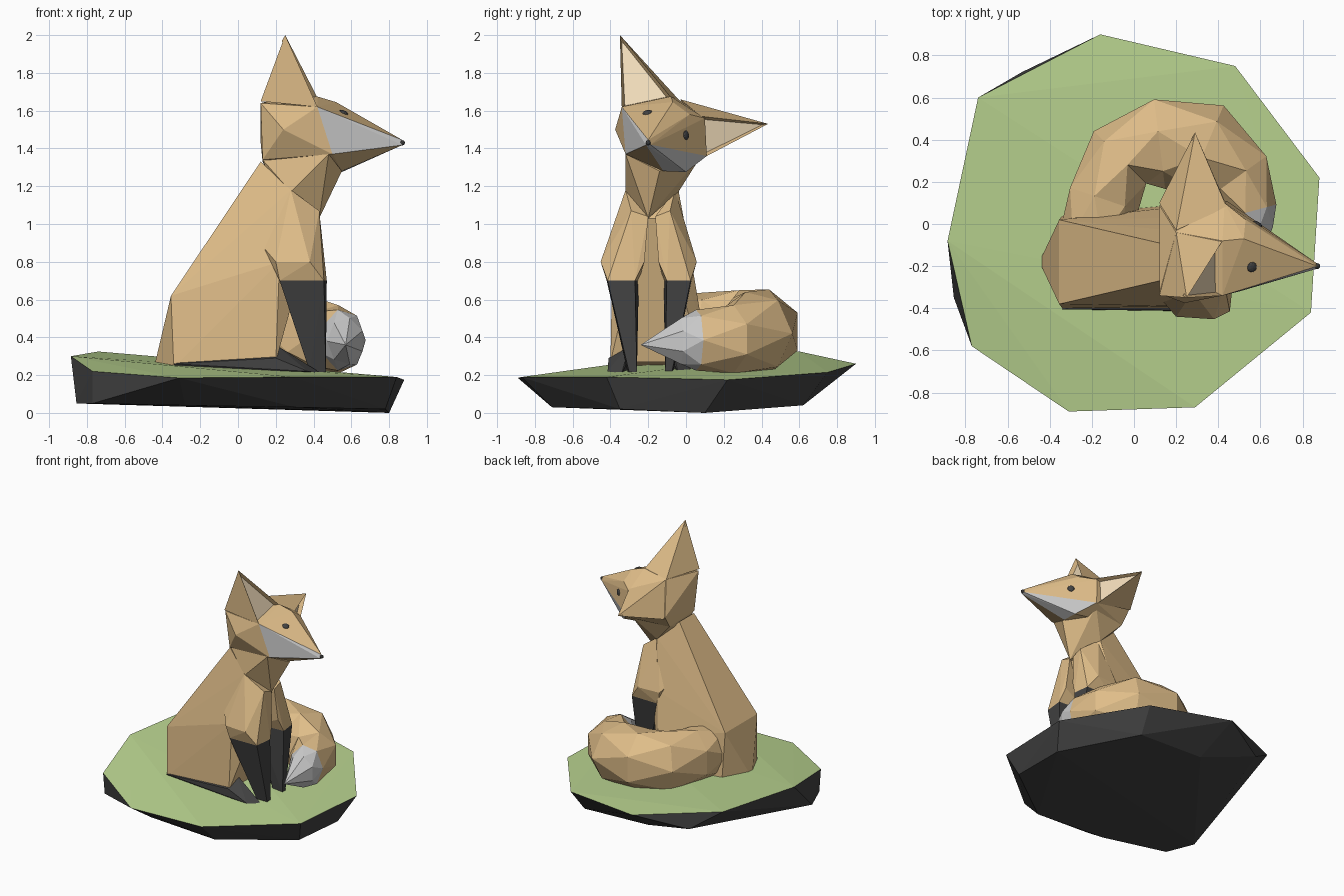
import bpy, bmesh, math
from mathutils import Vector
from mathutils.bvhtree import BVHTree

if "Cube" in bpy.data.objects:
    bpy.data.objects.remove(bpy.data.objects["Cube"])

def mat(name, r, g, b):
    m = bpy.data.materials.new(name)
    m.diffuse_color = (r, g, b, 1)
    m.use_nodes = True
    m.node_tree.nodes["Principled BSDF"].inputs["Base Color"].default_value = m.diffuse_color
    return m

TAN = mat("tan_fur", 0.74, 0.51, 0.25)
CREAM = mat("cream", 0.86, 0.70, 0.48)
PALE = mat("pale_grey", 0.52, 0.52, 0.52)
DARK = mat("charcoal", 0.055, 0.055, 0.055)
GREEN = mat("grass", 0.49, 0.66, 0.28)
MID = -0.18  # y of the body's symmetry plane

def finish(name, bm, mats, pick=None):
    """Turn a bmesh into a flat-shaded object; pick(face) chooses the material slot."""
    bmesh.ops.recalc_face_normals(bm, faces=bm.faces[:])
    bm.normal_update()
    if pick:
        for f in bm.faces:
            f.material_index = int(pick(f))
    me = bpy.data.meshes.new(name)
    bm.to_mesh(me)
    bm.free()
    for m in mats:
        me.materials.append(m)
    ob = bpy.data.objects.new(name, me)
    bpy.context.collection.objects.link(ob)
    return ob

def hull_mesh(pts):
    bm = bmesh.new()
    vs = [bm.verts.new(p) for p in pts]
    bmesh.ops.convex_hull(bm, input=vs)
    loose = [v for v in bm.verts if not v.link_faces]
    bmesh.ops.delete(bm, geom=loose, context='VERTS')
    bmesh.ops.recalc_face_normals(bm, faces=bm.faces[:])
    return bm

def hull(name, pts, mats, pick=None):
    return finish(name, hull_mesh(pts), mats, pick)

def side(pts, s):
    """Points given as x, offset from the body plane, z."""
    return [(x, MID + s * o, z) for x, o, z in pts]

def both(pts):
    return side(pts, 1) + side(pts, -1)

# Faceted ground slab, grass on the upper faces
rim = [(-.16, .90, .26), (.48, .75, .215), (.88, .22, .175), (.84, -.42, .19),
       (.29, -.87, .19), (-.31, -.89, .185), (-.77, -.58, .22), (-.885, -.08, .30),
       (-.74, .60, .325)]
under = [(-.855, -.35, .05), (-.77, -.56, .05), (-.53, .722, .18), (-.28, -.68, .04),
         (.30, -.71, .03), (.80, .10, 0), (.78, -.35, .02), (.45, .62, .04), (-.10, .62, .06)]
hull("ground_slab", rim + under, [DARK, GREEN], lambda f: f.normal.z > 0.5)

# Seated torso, with the far haunch bulging towards the tail
torso = both([(-.44, .02, .26), (-.34, .22, .24), (-.355, .20, .62), (.20, .22, .27),
              (.22, .21, .80), (.12, .09, 1.33), (.28, .14, 1.18), (.41, .04, 1.03)])
hull("torso", torso + [(.19, .09, .27), (.19, .08, .50)], [TAN])

# Front legs and hind feet, mirrored
knee = [(.47, .09, .70), (.455, .235, .70), (.22, .24, .70), (.25, .07, .70)]
shoulder = [(.28, .14, 1.18), (.43, .02, 1.04), (.43, .11, 1.07), (.14, .19, .87),
            (.20, .26, .80), (.38, .272, .80), (.45, .04, .80)]
paw = [(.465, .12, .21), (.465, .08, .21), (.38, .13, .22), (.38, .08, .22)]
hind = [(-.34, .205, .23), (-.34, .225, .26), (.20, .23, .29), (.37, .235, .22),
        (.44, .16, .21), (.36, .14, .25), (.20, .12, .36), (.05, .10, .22)]
for s, label in ((-1, "near"), (.87, "far")):
    hull(label + "_upper_leg", side(knee + shoulder, s), [TAN])
    hull(label + "_lower_leg", side(knee + paw, s), [DARK])
    hull(label + "_hind_foot", side(hind, s), [DARK])

# Bushy tail: rings swept along a curled path (x, y, z, half width, half height)
path = [(-.19, -.07, .43, .165, .20), (-.15, .12, .43, .18, .215), (-.06, .31, .43, .185, .225),
        (.12, .39, .43, .225, .23), (.34, .36, .42, .22, .225), (.50, .23, .39, .175, .185),
        (.555, .06, .385, .125, .165), (.57, -.03, .38, .10, .125)]
N = 7
bm = bmesh.new()
rings = []
for i, (x, y, z, w, h) in enumerate(path):
    a, b = path[max(i - 1, 0)], path[min(i + 1, len(path) - 1)]
    t = Vector((b[0] - a[0], b[1] - a[1], 0)).normalized()
    n = Vector((-t.y, t.x, 0))
    ring = []
    for k in range(N):
        ang = 2 * math.pi * (k + 0.5 * (i % 2)) / N
        ring.append(bm.verts.new(Vector((x, y, z)) + n * w * math.cos(ang)
                                 + Vector((0, 0, h * math.sin(ang)))))
    rings.append(ring)
for i in range(len(rings) - 1):
    r, q = rings[i], rings[i + 1]
    for k in range(N):
        j = (k + 1) % N
        if i % 2 == 0:
            bm.faces.new((r[k], r[j], q[k]))
            bm.faces.new((r[j], q[j], q[k]))
        else:
            bm.faces.new((r[k], r[j], q[j]))
            bm.faces.new((r[k], q[j], q[k]))
bm.faces.new(rings[0])
tip = bm.verts.new((.57, -.24, .36))
for k in range(N):
    bm.faces.new((rings[-1][k], rings[-1][(k + 1) % N], tip))
finish("tail", bm, [TAN, PALE],
       lambda f: f.calc_center_median().x > .4 and f.calc_center_median().y < .06)

# Neck
hull("neck", [(.13, -.28, 1.34), (.13, .02, 1.33), (.15, -.27, 1.29), (.15, -.07, 1.29),
              (.28, -.32, 1.17), (.28, -.04, 1.17), (.43, -.20, 1.03), (.55, -.14, 1.28),
              (.48, -.32, 1.37), (.42, .08, 1.36)], [TAN])

# Head, tilted sideways; pale cheeks either side of the muzzle
nose = Vector((.87, -.20, 1.43))
tilt_up = Vector((0, .5, .87))
head_pts = [(.12, -.33, 1.64), (.12, .09, 1.43), (.13, -.29, 1.34), (.13, .02, 1.33),
            (.20, -.04, 1.66), (.42, -.08, 1.675), (.52, -.07, 1.645), (.53, .02, 1.58),
            (.43, .10, 1.56), (.44, .11, 1.36), (.42, -.34, 1.62), (.24, -.375, 1.50),
            (.50, -.32, 1.37), (.55, -.12, 1.28), (.55, .0, 1.275),
            nose + Vector((0, 0, .015)), nose - Vector((0, .012, .012)), nose + Vector((0, .012, -.01))]
head = hull("head", head_pts, [TAN, PALE],
            lambda f: max(v.co.x for v in f.verts) > .8 and -.85 < f.normal.dot(tilt_up) < 0.3)

# Ears with a sunken cream inner face
ears = {"upright_ear": [(.25, -.35, 2.0), (.12, -.34, 1.65), (.42, -.34, 1.62),
                        (.42, -.08, 1.67), (.20, -.04, 1.66)],
        "sideways_ear": [(.29, .435, 1.53), (.12, .10, 1.42), (.43, .11, 1.36),
                         (.44, .08, 1.57), (.20, -.03, 1.66)]}
for name, pts in ears.items():
    bm = hull_mesh(pts)
    bm.normal_update()
    inner = max(bm.faces, key=lambda f: f.normal.x)
    bmesh.ops.inset_individual(bm, faces=[inner], thickness=.022, depth=-.03)
    inner.material_index = 1
    finish(name, bm, [TAN, CREAM])

# Eyes laid on the face surface, and the nose
surface = BVHTree.FromPolygons([v.co for v in head.data.vertices],
                               [p.vertices[:] for p in head.data.polygons])

def bead(name, loc, scale, normal=None):
    bpy.ops.mesh.primitive_ico_sphere_add(subdivisions=2, radius=1, location=loc)
    ob = bpy.context.object
    ob.name, ob.scale = name, scale
    if normal:
        ob.rotation_euler = normal.to_track_quat('Z', 'Y').to_euler()
    ob.data.materials.append(DARK)

for label, y, z in (("upper", -.205, 1.59), ("lower", 0.0, 1.47)):
    loc, normal, _, _ = surface.ray_cast(Vector((2, y, z)), Vector((-1, 0, 0)))
    bead(label + "_eye", loc, (.025, .025, .01), normal)
bead("nose", nose, (.014, .014, .014))
